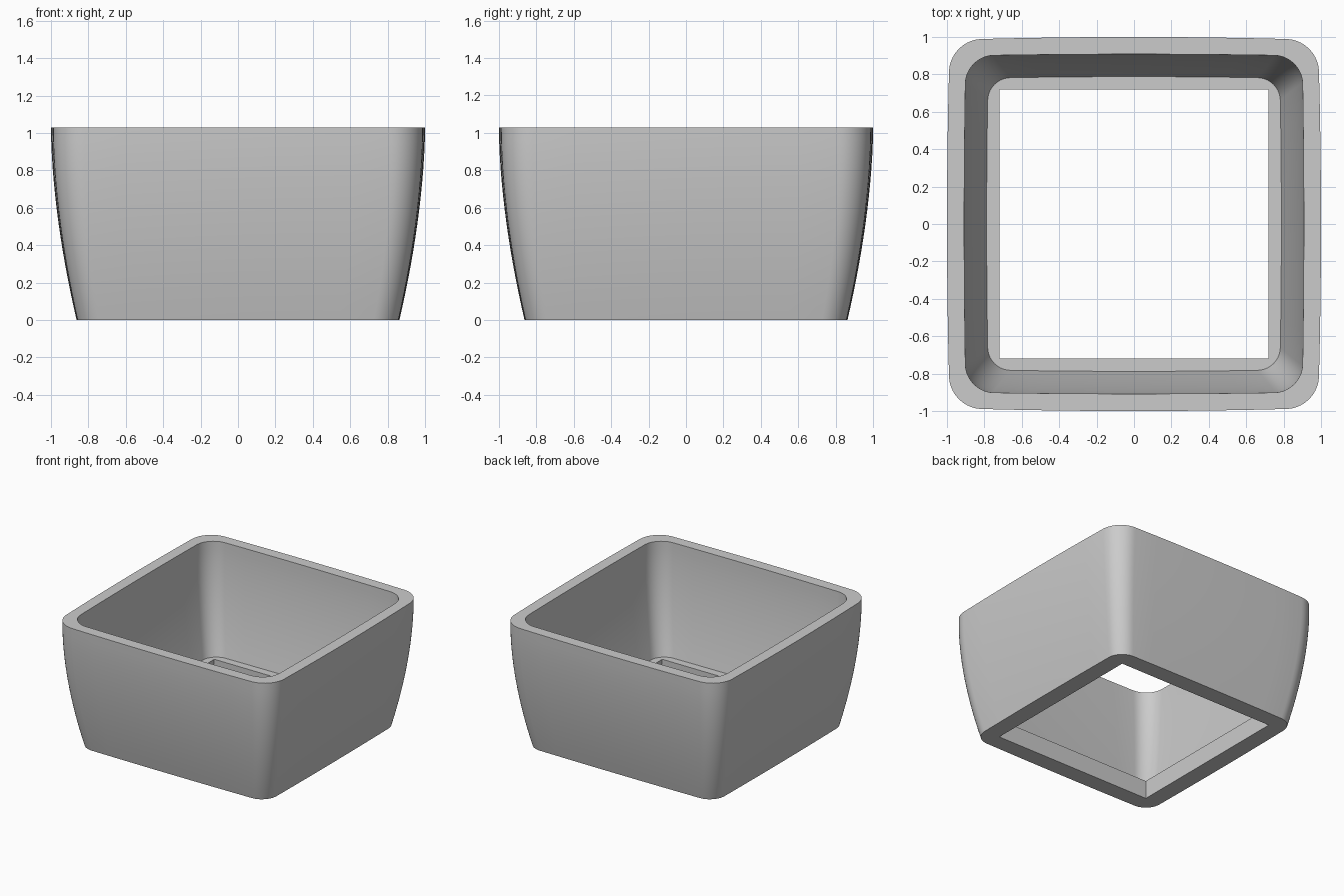
import bpy, bmesh, math

cube = bpy.data.objects.get("Cube")
if cube:
    bpy.data.objects.remove(cube, do_unlink=True)

ARC, SIDE = 10, 8      # segments per corner and per side
HEIGHT, LEDGE = 1.03, 0.15


def ring(bm, half, radius, bulge, z):
    """Rounded square whose sides bow out slightly in the middle."""
    verts = []
    c = half - radius
    for q in range(4):
        a0 = q * math.pi / 2
        pts = [(c + radius * math.cos(i / ARC * math.pi / 2),
                c + radius * math.sin(i / ARC * math.pi / 2)) for i in range(ARC + 1)]
        pts += [(c - 2 * c * i / SIDE, half) for i in range(1, SIDE)]
        for x, y in pts:
            x, y = x * (1 - bulge * (y / half) ** 2), y * (1 - bulge * (x / half) ** 2)
            verts.append(bm.verts.new((x * math.cos(a0) - y * math.sin(a0),
                                       x * math.sin(a0) + y * math.cos(a0), z)))
    return verts


def outer_half(z):
    return 1.0 - 0.137 * (1 - z / HEIGHT) ** 1.75


def inner_half(z):
    t = (HEIGHT - z) / (HEIGHT - LEDGE)
    return 0.908 - 0.12 * t ** 1.7


bm = bmesh.new()
rings = []
STEPS = 14
# Curved outer wall, bottom to top
for i in range(STEPS + 1):
    t = i / STEPS
    rings.append(ring(bm, outer_half(t * HEIGHT), 0.13 + 0.04 * t, 0.008 + 0.008 * t, t * HEIGHT))
# Curved inner wall, rim down to ledge
for i in range(STEPS + 1):
    t = i / STEPS
    z = HEIGHT - t * (HEIGHT - LEDGE)
    rings.append(ring(bm, inner_half(z), 0.15 - 0.03 * t, 0.01, z))
# Square opening through the floor
rings.append(ring(bm, 0.72, 0, 0, LEDGE))
rings.append(ring(bm, 0.72, 0, 0, 0))

# Skin neighbouring rings into one closed shell
for a, b in zip(rings, rings[1:] + rings[:1]):
    n = len(a)
    for i in range(n):
        j = (i + 1) % n
        bm.faces.new((a[i], a[j], b[j], b[i]))
bmesh.ops.remove_doubles(bm, verts=bm.verts, dist=1e-5)
bmesh.ops.recalc_face_normals(bm, faces=bm.faces)

mesh = bpy.data.meshes.new("square_planter")
bm.to_mesh(mesh)
bm.free()
planter = bpy.data.objects.new("square_planter", mesh)
bpy.context.collection.objects.link(planter)

# Plain grey material
grey = bpy.data.materials.new("light_grey")
grey.use_nodes = True
colour = (0.6, 0.6, 0.6, 1)
grey.diffuse_color = colour
grey.node_tree.nodes["Principled BSDF"].inputs["Base Color"].default_value = colour
mesh.materials.append(grey)

bpy.ops.object.select_all(action="DESELECT")
planter.select_set(True)
bpy.context.view_layer.objects.active = planter
bpy.ops.object.shade_smooth_by_angle(angle=math.radians(35))
